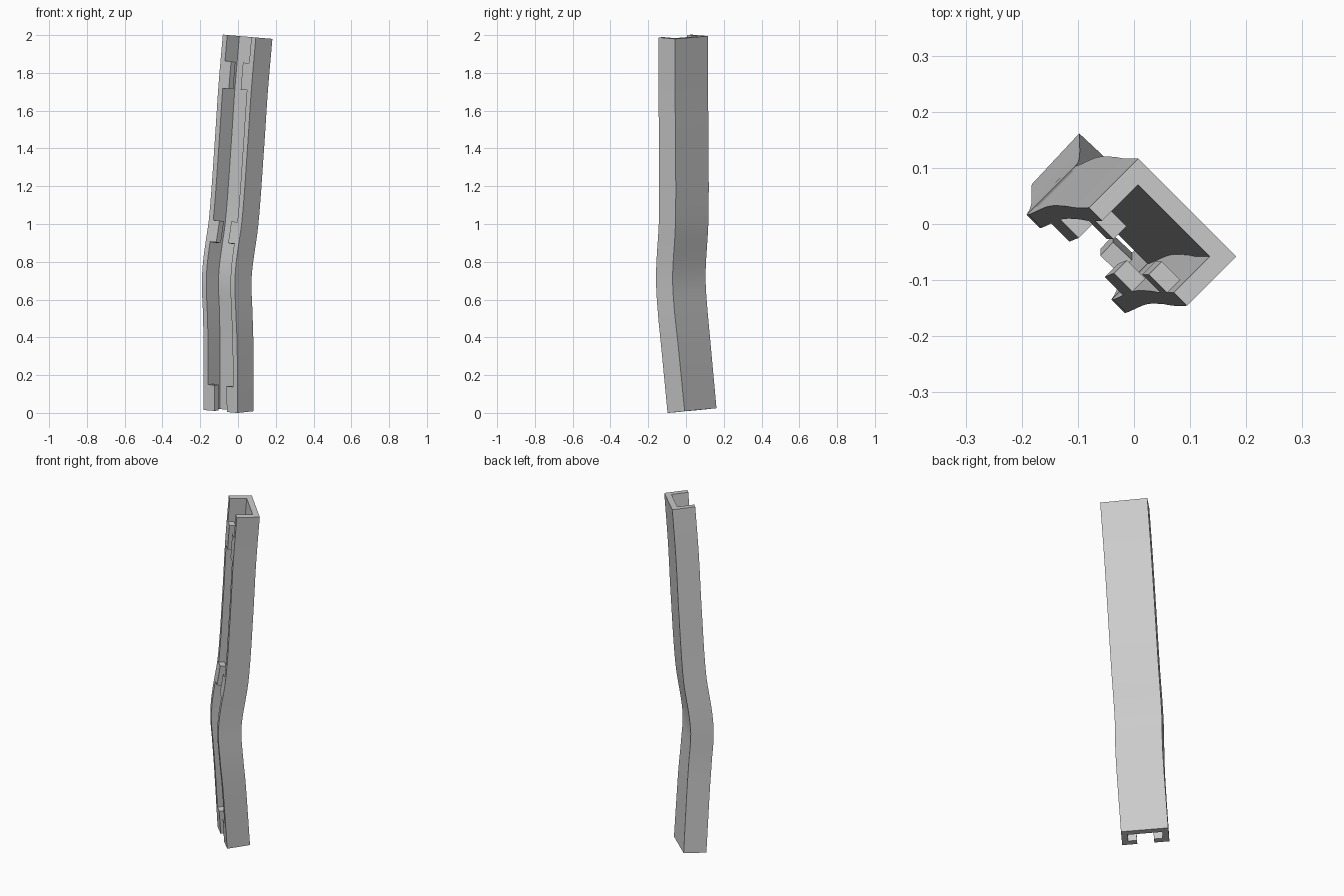
import bpy, bmesh
from math import sin, cos, radians
from mathutils import Vector

cube = bpy.data.objects.get("Cube")
if cube:
    bpy.data.objects.remove(cube, do_unlink=True)

mat = bpy.data.materials.new("light grey")
mat.use_nodes = True
GREY = (0.6, 0.6, 0.6, 1)
mat.diffuse_color = GREY
mat.node_tree.nodes["Principled BSDF"].inputs["Base Color"].default_value = GREY

# Path of the rear right corner: height, x, y, turn of the section
PATH = [(0.009, 0.083, -0.007, 43), (0.39, 0.081, -0.045, 44),
        (0.55, 0.076, -0.062, 45), (0.72, 0.072, -0.071, 45),
        (1.0, 0.108, -0.056, 45), (1.4, 0.138, -0.055, 45),
        (1.7, 0.158, -0.058, 45), (1.98, 0.182, -0.058, 45)]
WIDTH, DEPTH, WALL, TAB = 0.247, 0.124, 0.033, 0.046
BOTTOM, TOP = PATH[0][0], PATH[-1][0]


def slope(i, k):
    a, b = PATH[max(i - 1, 0)], PATH[min(i + 1, len(PATH) - 1)]
    return (b[k] - a[k]) / (b[0] - a[0])


def along(z, k):
    """Smooth interpolation of one path column."""
    i = max(j for j in range(len(PATH) - 1) if PATH[j][0] <= z + 1e-6)
    p, q = PATH[i], PATH[i + 1]
    h = q[0] - p[0]
    t = (z - p[0]) / h
    return ((2*t**3 - 3*t**2 + 1) * p[k] + (t**3 - 2*t**2 + t) * h * slope(i, k)
            + (3*t**2 - 2*t**3) * q[k] + (t**3 - t**2) * h * slope(i + 1, k))


def place(a, b, z):
    """Section point (a across, b toward the opening), square to the path."""
    r = radians(along(z, 3))
    dx, dy = -a * cos(r) - b * sin(r), a * sin(r) - b * cos(r)
    lo, hi = max(z - 0.01, BOTTOM), min(z + 0.01, TOP)
    sx, sy = ((along(hi, k) - along(lo, k)) / (hi - lo) for k in (1, 2))
    return Vector((along(z, 1) + dx, along(z, 2) + dy, z - dx * sx - dy * sy))


def sweep(name, profile, z0, z1):
    grid = [BOTTOM + (TOP - BOTTOM) * i / 40 for i in range(41)]
    heights = [z0] + [z for z in grid if z0 + 1e-4 < z < z1 - 1e-4] + [z1]
    bm = bmesh.new()
    rings = [[bm.verts.new(place(a, b, z)) for a, b in profile] for z in heights]
    n = len(profile)
    for lower, upper in zip(rings, rings[1:]):
        for i in range(n):
            j = (i + 1) % n
            bm.faces.new((lower[i], lower[j], upper[j], upper[i]))
    bm.faces.new(rings[0])
    bm.faces.new(rings[-1])
    bmesh.ops.recalc_face_normals(bm, faces=bm.faces)
    mesh = bpy.data.meshes.new(name)
    bm.to_mesh(mesh)
    bm.free()
    mesh.materials.append(mat)
    ob = bpy.data.objects.new(name, mesh)
    bpy.context.collection.objects.link(ob)
    bpy.ops.object.select_all(action='DESELECT')
    bpy.context.view_layer.objects.active = ob
    ob.select_set(True)
    bpy.ops.object.shade_smooth_by_angle(angle=radians(30))


# Open channel
half = [(0, 0), (0, DEPTH), (WALL, DEPTH), (WALL, WALL)]
sweep("channel", half + [(WIDTH - a, b) for a, b in reversed(half)], BOTTOM, TOP)

# Pairs of retaining tabs that turn inward from the arm ends
tab = [(WALL, DEPTH - WALL), (WALL + TAB, DEPTH - WALL),
       (WALL + TAB, DEPTH), (WALL, DEPTH)]
for label, z0, z1 in (("lower", BOTTOM, 0.145), ("middle", 0.875, 0.998),
                      ("upper", 1.70, 1.842)):
    sweep(label + "_tab_left", tab, z0, z1)
    sweep(label + "_tab_right", [(WIDTH - a, b) for a, b in tab], z0, z1)
